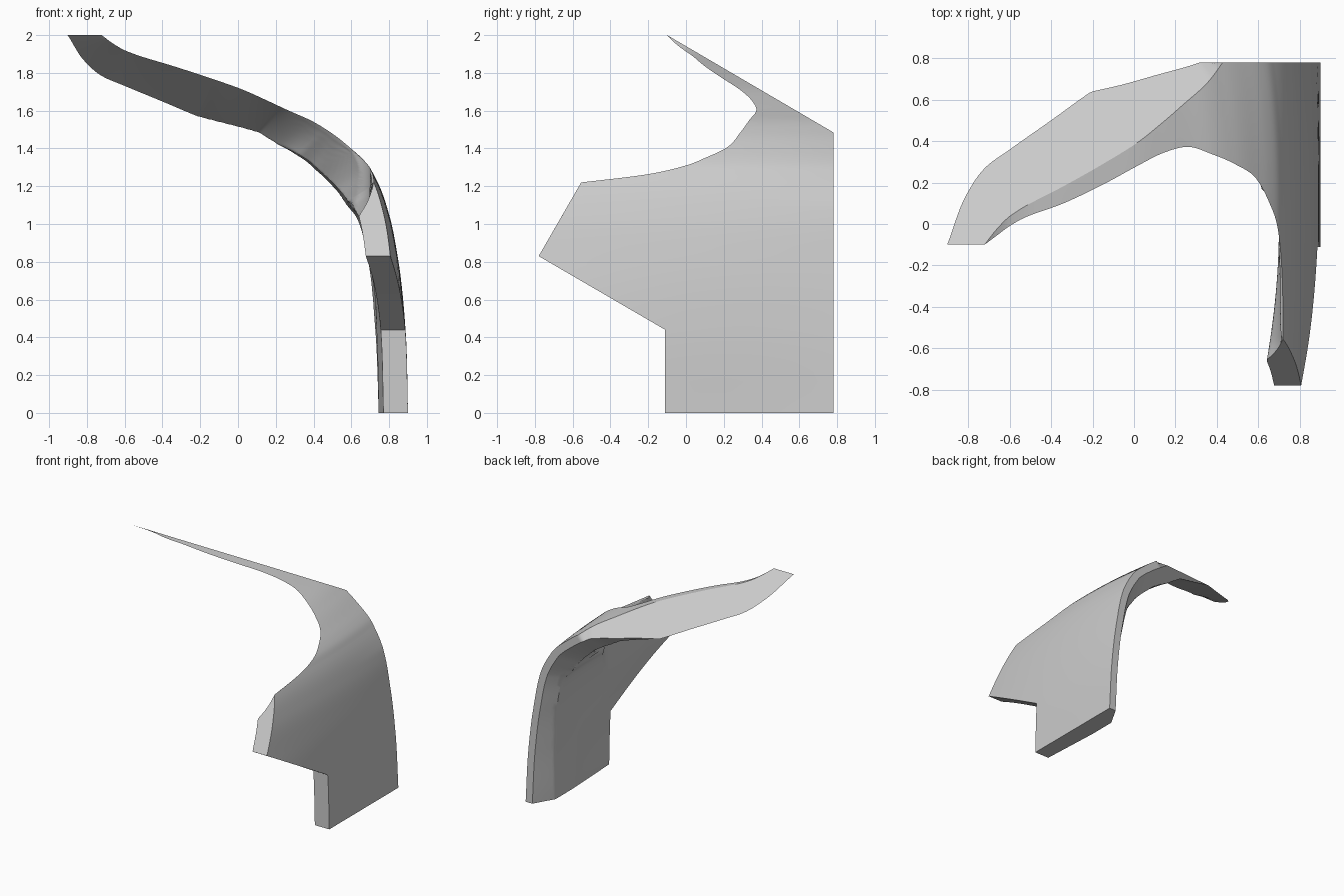
import bpy, bmesh
from mathutils import Vector

cube = bpy.data.objects.get("Cube")
if cube:
    bpy.data.objects.remove(cube)

# Section rails: outer x, outer z, inner x, inner z, front edge y
RAILS = [(.90, 0, .745, 0, -.11), (.887, .44, .735, .44, -.11),
         (.845, .83, .7, .83, -.78), (.80, 1.05, .65, 1.02, -.653),
         (.74, 1.22, .585, 1.12, -.555), (.721, 1.257, .565, 1.155, -.245),
         (.69, 1.31, .53, 1.2, 0), (.652, 1.352, .495, 1.24, .106),
         (.605, 1.395, .455, 1.28, .2), (.495, 1.485, .38, 1.35, .288),
         (.39, 1.55, .28, 1.41, .335), (.28, 1.6, .18, 1.455, .372),
         (.16, 1.655, .1, 1.485, .347), (.02, 1.715, -.03, 1.525, .28),
         (-.13, 1.767, -.17, 1.57, .2), (-.34, 1.835, -.38, 1.65, .1),
         (-.55, 1.9, -.6, 1.735, .02), (-.6, 1.92, -.7, 1.775, -.01),
         (-.66, 1.955, -.81, 1.86, -.055), (-.72, 2, -.9, 2, -.1)]
CORNER = 4          # rail where the curved front edge begins
STEPS, COLS = 8, 60
BACK, KNEE = .78, 1.485


def lerp(a, b, f):
    return a + (b - a) * f


def clamp(f):
    return max(0, min(1, f))


def slope(i):
    """Change of every rail field with height at rail i."""
    def chord(a):
        p, q = Vector(RAILS[a]), Vector(RAILS[a + 1])
        return (q - p) / (q[1] - p[1]), q[1] - p[1]
    if i == 0:
        return chord(0)[0]
    if i == len(RAILS) - 1:
        return chord(i - 1)[0]
    (s0, h0), (s1, h1) = chord(i - 1), chord(i)
    mean = (s0 * h1 + s1 * h0) / (h0 + h1)
    if i == CORNER:
        mean[4] = s1[4]
    return mean


def section_rows():
    """Smooth rows through the rails; the lower front edges stay straight."""
    rows = []
    for i in range(len(RAILS) - 1):
        p, q = Vector(RAILS[i]), Vector(RAILS[i + 1])
        h, m, n = q[1] - p[1], slope(i), slope(i + 1)
        for j in range(STEPS):
            u = j / STEPS
            w = u * u * (3 - 2 * u)
            row = lerp(p, q, w) + h * u * (1 - u) * (m * (1 - u) - n * u)
            if i < CORNER:
                row[4] = lerp(p[4], q[4], u)
            rows.append(row)
    return rows + [Vector(RAILS[-1])]


def back_limit(z):
    """Rear face, then the sloping flat cut on top."""
    return min(BACK, BACK - (z - KNEE) * .88 / (2 - KNEE))


def back_cap(y, z):
    """Thickness allowed by the bevel along the rear edge."""
    return .06 + lerp(.58, 1, clamp(z / 1.5)) * (BACK - y)


def bulge(y, z):
    amount = .03 * min(1, z / .8)
    if y > .1:
        amount += .06 * clamp((z - 1.1) / .4)
    return amount * ((y - .1) / BACK) ** 2


def place(x, y, z, zo):
    return Vector((x - bulge(y, zo), y, z))


def inner_row(row, edge, is_lower, is_tip):
    xo, zo, xi, zi, yf = row
    full = Vector((xo - xi, zo - zi)).length
    # Rear end of the inner skin, settled against the flat cut
    yb = back_limit(zo)
    for _ in range(30):
        f = min(1, back_cap(yb, zo) / full)
        yb = lerp(yb, back_limit(lerp(zo, zi, f)), .4)
    points = []
    for c in range(COLS + 1):
        v = c / COLS
        y = lerp(yf, yb, v)
        here = Vector((xo, y, zo))
        # The skin thins to a knife edge along the curved front
        front = .75 * min((here - e).length for e in edge)
        if is_lower:
            front = min(front, .13 + .05 * (y - yf))
        front = lerp(front, full * v, 1 if is_tip else clamp((zo - 1.5) / .12))
        if zo > KNEE and c == COLS:
            front = full
        f = min(full, front, back_cap(y, zo)) / full
        if zo < 1.45:
            # Hollow behind the front edge
            x_min = .7 - (.14 if y < 0 else 2.3) * y * y
            f = min(f, max(0, (xo - bulge(y, zo) - x_min) / (xo - xi)))
        z = lerp(zo, zi, f)
        if is_lower and zo > .83:
            y = lerp(-.78 + max(0, z - .83) * .577, yb, v)
        points.append(place(lerp(xo, xi, f), y, z, zo))
    return points


def outer_row(row):
    yb = back_limit(row[1])
    return [place(row[0], lerp(row[4], yb, c / COLS), row[1], row[1])
            for c in range(COLS + 1)]


# Build both skins
bm = bmesh.new()
rows = section_rows()
first = CORNER * STEPS
edge = [Vector((r[0], r[4], r[1])) for r in rows[first:]]
last = len(rows) - 1
outer = [[bm.verts.new(p) for p in outer_row(r)] for r in rows]
inner = [[bm.verts.new(p) for p in inner_row(r, edge, i < first, i == last)]
         for i, r in enumerate(rows)]

for i in range(last):
    for skin in (outer, inner):
        for c in range(COLS):
            bm.faces.new((skin[i][c], skin[i][c + 1],
                          skin[i + 1][c + 1], skin[i + 1][c]))
    # Front and rear rims
    for c in (0, COLS):
        bm.faces.new((outer[i][c], outer[i + 1][c], inner[i + 1][c], inner[i][c]))
# Foot and tip rims
for i in (0, last):
    for c in range(COLS):
        bm.faces.new((outer[i][c], outer[i][c + 1], inner[i][c + 1], inner[i][c]))

bmesh.ops.remove_doubles(bm, verts=bm.verts, dist=.0004)
bmesh.ops.dissolve_degenerate(bm, edges=bm.edges, dist=.0001)
bmesh.ops.recalc_face_normals(bm, faces=bm.faces)
mesh = bpy.data.meshes.new("curved_panel")
bm.to_mesh(mesh)
bm.free()

# Plain grey finish
grey = bpy.data.materials.new("light_grey")
grey.use_nodes = True
colour = (.6, .6, .6, 1)
grey.diffuse_color = colour
grey.node_tree.nodes["Principled BSDF"].inputs["Base Color"].default_value = colour
mesh.materials.append(grey)

panel = bpy.data.objects.new("curved_panel", mesh)
bpy.context.collection.objects.link(panel)
bpy.ops.object.select_all(action='DESELECT')
panel.select_set(True)
bpy.context.view_layer.objects.active = panel
bpy.ops.object.shade_smooth_by_angle(angle=.5)
